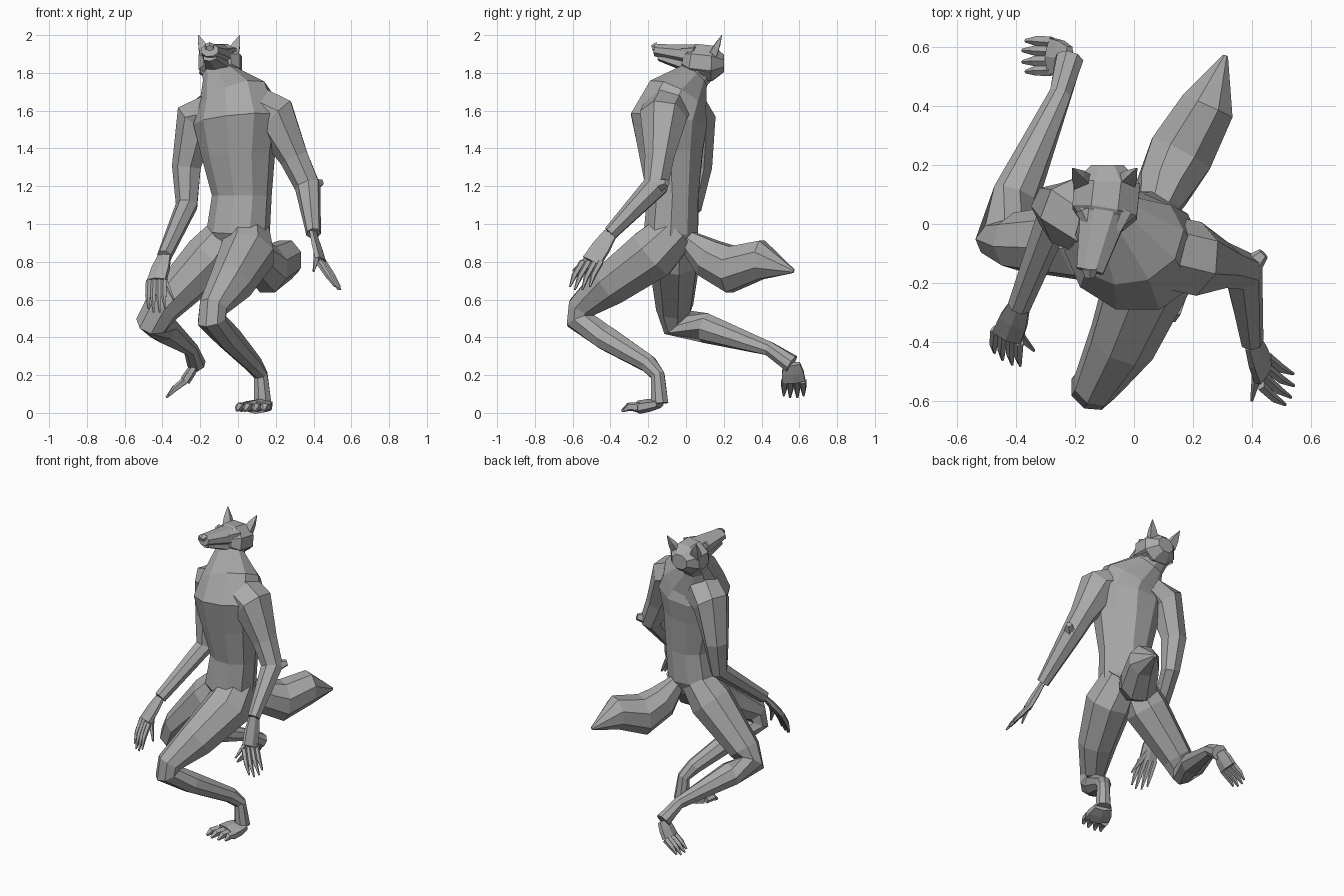
import bpy, bmesh, math
from mathutils import Vector

default_cube = bpy.data.objects.get("Cube")
if default_cube:
    bpy.data.objects.remove(default_cube, do_unlink=True)

fur = bpy.data.materials.new("grey fur")
fur.use_nodes = True
fur.diffuse_color = (.4, .4, .4, 1)
shader = fur.node_tree.nodes["Principled BSDF"]
shader.inputs["Base Color"].default_value = fur.diffuse_color

LEFTWARD = Vector((1, 0, 0))
BACKWARD = Vector((0, 1, 0))
UPWARD = Vector((0, 0, 1))


def make_object(name, bm):
    bmesh.ops.recalc_face_normals(bm, faces=bm.faces)
    mesh = bpy.data.meshes.new(name)
    bm.to_mesh(mesh)
    bm.free()
    mesh.materials.append(fur)
    obj = bpy.data.objects.new(name, mesh)
    bpy.context.collection.objects.link(obj)


def loft(name, stations, side=LEFTWARD, flat=1, sides=8):
    """Skin rings along a path of x, y, z, radius; return the centre of the last ring."""
    bm = bmesh.new()
    centres = [Vector(station[:3]) for station in stations]
    last = len(centres) - 1
    rings = []
    for i, centre in enumerate(centres):
        radius = stations[i][-1]
        ahead = centres[min(i + 1, last)] - centre
        behind = centre - centres[max(i - 1, 0)]
        tangent = (ahead.normalized() + behind.normalized()).normalized()
        across = (side - tangent * side.dot(tangent)).normalized()
        through = tangent.cross(across) * flat
        ring = []
        for k in range(sides):
            angle = math.tau * (k + .5) / sides
            offset = across * math.cos(angle) + through * math.sin(angle)
            ring.append(bm.verts.new(centre + offset * radius))
        rings.append(ring)
    for lower, upper in zip(rings, rings[1:]):
        for k in range(sides):
            bm.faces.new((lower[k - 1], lower[k], upper[k], upper[k - 1]))
    bm.faces.new(rings[0])
    bm.faces.new(rings[-1])
    make_object(name, bm)
    return centres[-1]


def digit(name, root, tip, radius, arch):
    """One bent, tapering finger or toe."""
    middle = root.lerp(tip, .5) + arch
    loft(name, [(*root, radius), (*middle, radius * .85), (*tip, radius * .3)],
         sides=5)


def paw(name, wrist, knuckle, tip, spread, size, thumb=None):
    """A flat palm or sole with four fanned digits and perhaps a thumb."""
    knuckle, tip, spread = Vector(knuckle), Vector(tip), Vector(spread)
    loft(name, [(*wrist, size * .7), (*wrist.lerp(knuckle, .5), size * .95), (*knuckle, size)],
         side=spread, flat=.4, sides=6)
    arch = (knuckle - wrist) * .1 + UPWARD * size * .15
    for i in range(4):
        fan = i / 3 - .5
        shorten = fan * fan * .5
        root = knuckle + spread * fan * .8
        end = (tip + spread * fan).lerp(knuckle, shorten)
        digit(f"{name}_digit_{i + 1}", root, end, size * .3, arch)
    if thumb:
        digit(name + "_thumb", wrist.lerp(knuckle, .5), Vector(thumb), size * .3, arch)


# Torso and neck, twisted so that the left shoulder comes forward
loft("torso", [
    (0, -.07, .84, .1),
    (0, -.08, .95, .17),
    (.02, -.07, 1.15, .16),
    (0, -.08, 1.38, .2),
    (0, -.09, 1.55, .24),
    (-.02, -.05, 1.66, .2),
    (-.09, .04, 1.78, .1),
    (-.1, .1, 1.85, .1),
], side=LEFTWARD - BACKWARD * .3, flat=.88, sides=10)

# Arms and hands
left_wrist = loft("left_arm", [
    (.1, -.1, 1.6, .13),
    (.2, -.12, 1.56, .13),
    (.3, -.14, 1.35, .08),
    (.37, -.16, 1.2, .07),
    (.4, -.4, .95, .04),
], side=LEFTWARD + UPWARD * .5, sides=7)
loft("left_elbow", [(.38, -.16, 1.2, .05), (.44, -.1, 1.22, .02)], side=UPWARD, sides=5)
paw("left_hand", left_wrist, knuckle=(.44, -.5, .8), tip=(.54, -.57, .65),
    spread=(-.03, -.12, 0), size=.06, thumb=(.4, -.6, .75))

right_wrist = loft("right_arm", [
    (-.12, 0, 1.6, .12),
    (-.22, .04, 1.55, .12),
    (-.27, .06, 1.3, .08),
    (-.27, .03, 1.1, .06),
    (-.39, -.28, .83, .04),
], sides=7)
paw("right_hand", right_wrist, knuckle=(-.43, -.38, .7), tip=(-.43, -.47, .53),
    spread=(.1, -.05, 0), size=.06, thumb=(-.34, -.43, .6))

# Legs and feet: the left leg stands, the right one is swung back
left_heel = loft("left_leg", [
    (.05, -.05, .97, .12),
    (.05, -.18, .84, .15),
    (-.04, -.4, .68, .12),
    (-.13, -.55, .56, .08),
    (-.14, -.56, .49, .08),
    (-.05, -.43, .4, .07),
    (.08, -.2, .26, .05),
    (.12, -.15, .2, .04),
    (.13, -.14, .05, .05),
])
paw("left_foot", left_heel, knuckle=(.09, -.25, .03), tip=(.06, -.34, .01),
    spread=(.16, 0, 0), size=.09)

right_heel = loft("right_leg", [
    (-.05, -.05, .95, .11),
    (-.15, -.06, .82, .14),
    (-.4, -.06, .56, .1),
    (-.45, -.05, .48, .09),
    (-.4, .1, .45, .08),
    (-.25, .44, .34, .04),
    (-.22, .56, .26, .05),
], side=BACKWARD + LEFTWARD * .3)
paw("right_foot", right_heel, knuckle=(-.28, .57, .17), tip=(-.38, .57, .08),
    spread=(0, .12, 0), size=.07)

# Bushy tail
loft("tail", [
    (.06, 0, .92, .05),
    (.1, .12, .82, .1),
    (.16, .24, .76, .12),
    (.25, .4, .81, .1),
    (.31, .57, .75, .01),
], side=LEFTWARD - BACKWARD * .5, flat=1.1)

# Head with muzzle, jaw and nose
loft("skull", [
    (-.09, .2, 1.85, .06),
    (-.09, .14, 1.85, .12),
    (-.1, .04, 1.86, .12),
    (-.11, 0, 1.87, .08),
], flat=.85)
loft("muzzle", [(-.1, .05, 1.89, .09), (-.15, -.16, 1.92, .05)], flat=.7)
loft("jaw", [(-.1, .03, 1.83, .08), (-.15, -.14, 1.88, .04)], flat=.45, sides=6)
loft("nose", [(-.15, -.15, 1.94, .03), (-.15, -.18, 1.93, .02)], flat=.8, sides=6)

# Ears, brows and cheek tufts on both sides
brow_centre = Vector((-.1, .05, 1.92))
for label, sign in (("left", LEFTWARD), ("right", -LEFTWARD)):
    ear_root = brow_centre + sign * .07 + BACKWARD * .09 - UPWARD * .03
    ear_tip = ear_root + sign * .04 + BACKWARD * .05 + UPWARD * .11
    loft(label + "_ear", [(*ear_root, .045), (*ear_root.lerp(ear_tip, .5), .03), (*ear_tip, .002)],
         flat=.7, sides=4)
    brow = brow_centre + sign * .07
    brow_end = brow_centre + sign * .04 - BACKWARD * .07
    loft(label + "_brow", [(*brow, .03), (*brow_end, .02)], flat=.7, sides=5)
    cheek = brow_centre + sign * .07 - UPWARD * .1
    tuft = cheek + sign * .03 + BACKWARD * .08 - UPWARD * .02
    loft(label + "_cheek", [(*cheek, .05), (*tuft, .01)], side=UPWARD, flat=.7, sides=5)
